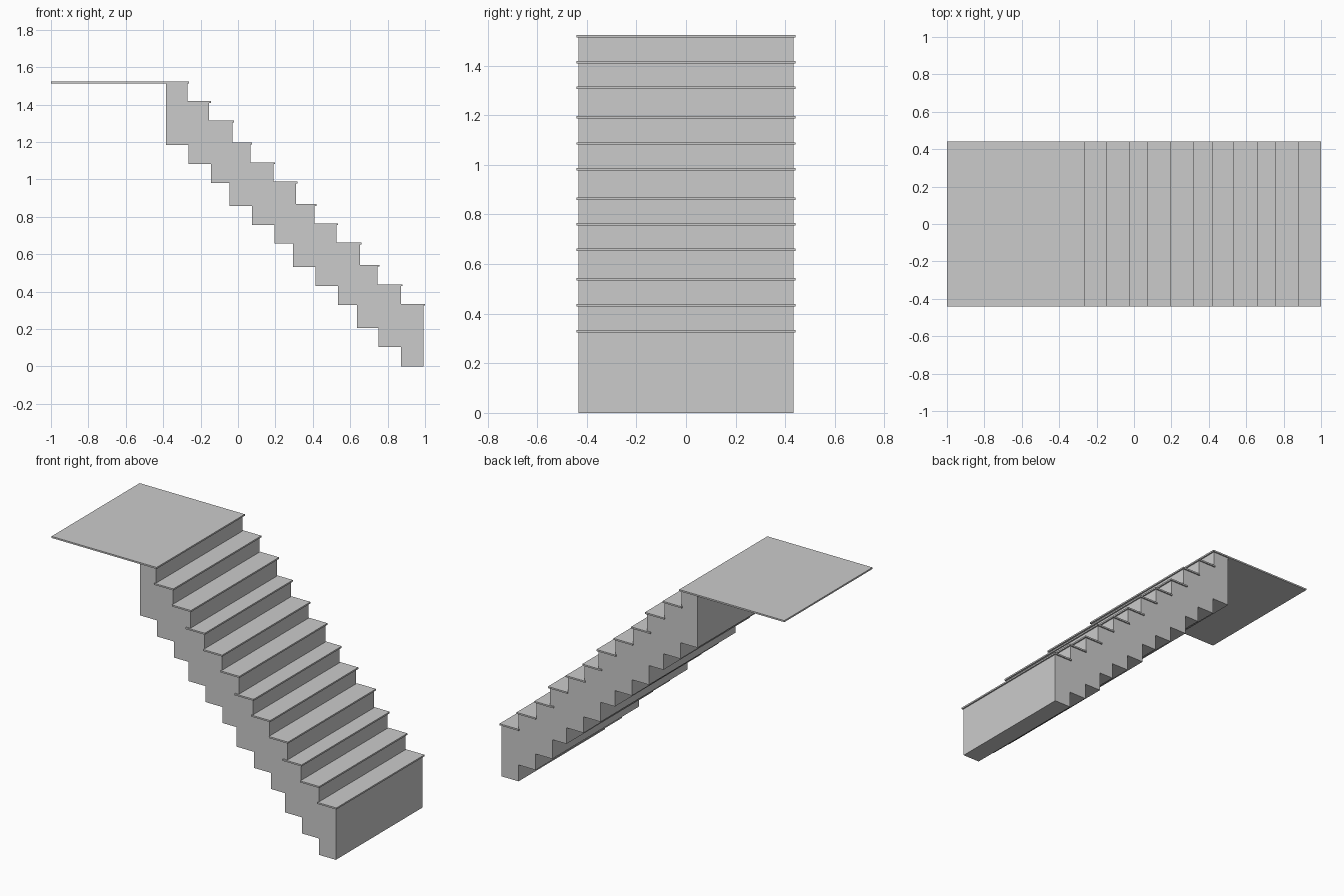
import bpy, bmesh

if "Cube" in bpy.data.objects:
    bpy.data.objects.remove(bpy.data.objects["Cube"])

# Per step, from the bottom up: nosing x, tread top z, underside edge x, underside z
NOSE = [1.0, .88, .756, .66, .535, .419, .319, .199, .076, -.021, -.145, -.262]
TOP = [.335, .439, .543, .662, .765, .869, .988, 1.091, 1.197, 1.315, 1.419, 1.524]
BACK = [.872, .752, .635, .535, .415, .295, .195, .075, -.045, -.145, -.265, -.385]
BASE = [0, .104, .206, .328, .43, .532, .656, .757, .858, .98, 1.082, 1.184]
THICK = .01       # tread thickness
OVERHANG = .009   # nosing past the riser
DEPTH = .134      # tread depth


def prism(name, profile, half_width):
    """Extrude an x-z profile symmetrically along y."""
    bm = bmesh.new()
    face = bm.faces.new([bm.verts.new((x, -half_width, z)) for x, z in profile])
    ext = bmesh.ops.extrude_face_region(bm, geom=[face])
    verts = [v for v in ext["geom"] if isinstance(v, bmesh.types.BMVert)]
    bmesh.ops.translate(bm, vec=(0, 2 * half_width, 0), verts=verts)
    bmesh.ops.recalc_face_normals(bm, faces=bm.faces)
    mesh = bpy.data.meshes.new(name)
    bm.to_mesh(mesh)
    bm.free()
    obj = bpy.data.objects.new(name, mesh)
    bpy.context.collection.objects.link(obj)
    return obj


def slab(name, x0, x1, top):
    """Thin board slightly wider than the stair body."""
    z = top - THICK
    return prism(name, [(x0, z), (x1, z), (x1, top), (x0, top)], .442)


# Stair body: zigzag risers going up, stepped underside coming back down
upper, z = [], 0
for nose, top in zip(NOSE, TOP):
    x = nose - OVERHANG
    upper += [(x, z), (x, top - THICK)]
    z = top - THICK
lower = [(BACK[-1], z)]
for i in range(len(BACK) - 1, -1, -1):
    lower.append((BACK[i], BASE[i]))
    if i:
        lower.append((BACK[i - 1], BASE[i]))
prism("stair_body", upper + lower, .434)

# Treads
for i in range(len(NOSE) - 1):
    slab(f"tread_{i + 1}", NOSE[i] - DEPTH, NOSE[i], TOP[i])

# Landing at the top
slab("landing", -1.0, NOSE[-1], TOP[-1])
